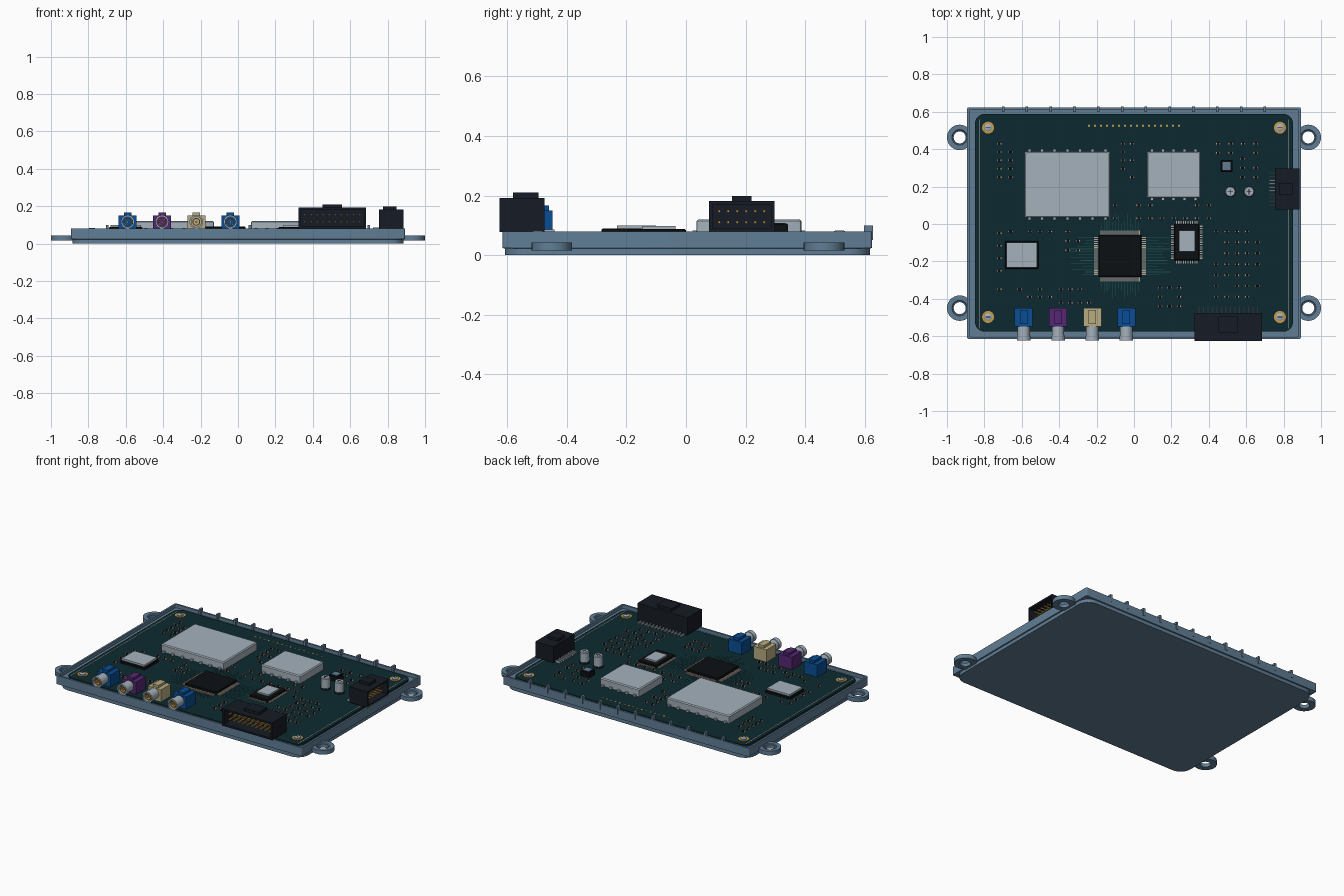
import bpy, bmesh, math, random
from mathutils import Matrix, Vector

if "Cube" in bpy.data.objects:
    bpy.data.objects.remove(bpy.data.objects["Cube"])

random.seed(4)
TOP = 0.07  # board surface height


def mat(name, r, g, b):
    m = bpy.data.materials.new(name)
    m.diffuse_color = [c ** 2.2 for c in (r, g, b)] + [1]
    m.use_nodes = True
    m.node_tree.nodes["Principled BSDF"].inputs["Base Color"].default_value = m.diffuse_color
    return m


CASE = mat("case_blue_grey", .38, .49, .58)
BOARD = mat("board_green", .08, .18, .20)
BLACK = mat("black_plastic", .11, .13, .16)
CHIP = mat("chip_black", .08, .09, .10)
SILVER = mat("silver", .64, .69, .73)
GOLD = mat("gold", .78, .60, .28)
TAN = mat("solder_tan", .72, .66, .62)
TEAL = mat("trace_teal", .13, .32, .33)
BLUE = mat("blue", .07, .31, .58)
PURPLE = mat("purple", .34, .17, .45)
BEIGE = mat("beige", .72, .67, .50)


def finish(name, bm, m, mx=None):
    bmesh.ops.recalc_face_normals(bm, faces=bm.faces)
    me = bpy.data.meshes.new(name)
    bm.to_mesh(me)
    bm.free()
    if mx:
        me.transform(mx)
    me.materials.append(m)
    ob = bpy.data.objects.new(name, me)
    bpy.context.collection.objects.link(ob)
    return ob


def loft(name, loops, m, mx=None, closed=False):
    """Skin equal-length point loops; cap the ends unless closed."""
    bm = bmesh.new()
    rings = [[bm.verts.new(p) for p in lp] for lp in loops]
    n = len(rings[0])
    pairs = list(zip(rings, rings[1:])) + ([(rings[-1], rings[0])] if closed else [])
    for a, b in pairs:
        for i in range(n):
            j = (i + 1) % n
            bm.faces.new((a[i], a[j], b[j], b[i]))
    if not closed:
        bm.faces.new(rings[0])
        bm.faces.new(rings[-1])
    return finish(name, bm, m, mx)


def rrect(x0, x1, y0, y1, r, z, n=6):
    pts = []
    corners = ((x1 - r, y1 - r), (x0 + r, y1 - r), (x0 + r, y0 + r), (x1 - r, y0 + r))
    for k, (cx, cy) in enumerate(corners):
        for i in range(n + 1):
            a = (k + i / n) * math.pi / 2
            pts.append((cx + r * math.cos(a), cy + r * math.sin(a), z))
    return pts


def rect(w, h, z):
    return [(-w, -h, z), (w, -h, z), (w, h, z), (-w, h, z)]


def lathe(name, profile, m, mx, closed=False, n=28):
    loops = [[(r * math.cos(2 * math.pi * i / n), r * math.sin(2 * math.pi * i / n), z)
              for i in range(n)] for r, z in profile]
    return loft(name, loops, m, mx, closed)


def boxes(name, items, m, mx=None):
    """Many boxes in one object: (x0, x1, y0, y1, z0, z1)."""
    bm = bmesh.new()
    for x0, x1, y0, y1, z0, z1 in items:
        c = Vector((x0 + x1, y0 + y1, z0 + z1)) / 2
        s = Matrix.Diagonal((x1 - x0, y1 - y0, z1 - z0, 1))
        bmesh.ops.create_cube(bm, size=1, matrix=Matrix.Translation(c) @ s)
    return finish(name, bm, m, mx)


def span(a, b, n):
    return [a + (b - a) * i / (n - 1) for i in range(n)]


T = Matrix.Translation
FRONT = Matrix.Rotation(math.pi / 2, 4, 'X')   # local z -> -y
SIDE = Matrix.Rotation(math.pi / 2, 4, 'Z') @ FRONT  # local z -> +x

# Tray: rounded bottom plate, square wall, thin lip, inner ledge
X, Y0, Y1 = .892, -.615, .624
t = .012
loft("tray", [rrect(-X + .007, X - .007, Y0 + .007, Y1 - .007, .075, 0),
              rrect(-X + .007, X - .007, Y0 + .007, Y1 - .007, .075, .022),
              rrect(-X, X, Y0, Y1, .008, .024),
              rrect(-X, X, Y0, Y1, .008, .08),
              rrect(-X + t, X - t, Y0 + t, Y1 - t, .006, .08),
              rrect(-X + t, X - t, Y0 + t, Y1 - t, .006, .058)], CASE)
boxes("back_wall_ribs", [(x - .007, x + .007, .598, .627, .05, .1)
                         for x in span(-.7, .7, 12)], CASE)
for x in (-.932, .932):
    for y in (-.45, .463):
        lathe("mounting_ear", [(.068, .015), (.068, .043), (.042, .043), (.038, .038),
                               (.032, .038), (.032, .015)], CASE, T((x, y, 0)), True)

# Circuit board with edge lines, test pads and corner screws
loft("circuit_board", [rrect(-.85, .85, -.575, .588, .05, z) for z in (.05, TOP)], BOARD)
boxes("board_edge_lines", [(x - .002, x + .002, -.56, .56, TOP, TOP + .001)
                           for x in (-.828, .828)], TAN)
for x in span(-.24, .24, 16):
    lathe("test_pad", [(.006, TOP), (.006, TOP + .002)], GOLD, T((x, .525, 0)), n=10)
for x in (-.78, .78):
    for y in (-.497, .515):
        lathe("screw_pad", [(.032, TOP), (.032, TOP + .003)], GOLD, T((x, y, 0)))
        lathe("screw_head", [(.02, TOP), (.02, TOP + .009), (.015, TOP + .012)], SILVER, T((x, y, 0)))
        boxes("screw_slot", [(x - .013, x + .013, y - .002, y + .002, TOP + .01, TOP + .0125)], CHIP)

# Metal shields with solder tabs
for x0, x1, y0, y1, n in ((-.585, -.128, .035, .387, 7), (.07, .355, .138, .387, 5)):
    loft("shield_can", [rrect(x0, x1, y0, y1, .008, TOP, 2),
                        rrect(x0, x1, y0, y1, .008, .114, 2),
                        rrect(x0 + .006, x1 - .006, y0 + .006, y1 - .006, .006, .12, 2)], SILVER)
    boxes("shield_tabs", [(x - .008, x + .008, y - .013, y + .013, TOP, TOP + .012)
                          for x in span(x0 + .025, x1 - .025, n) for y in (y0, y1)], SILVER)


def chip(name, x0, x1, y0, y1, h, nx=0, ny=0, lead=.025):
    e = .004
    loft(name, [rrect(x0, x1, y0, y1, .005, TOP + .002, 2),
                rrect(x0, x1, y0, y1, .005, TOP + h - e, 2),
                rrect(x0 + e, x1 - e, y0 + e, y1 - e, .005, TOP + h, 2)], CHIP)
    legs, w = [], .0028
    for x in span(x0 + .012, x1 - .012, nx) if nx else []:
        legs += [(x - w, x + w, a, a + lead, TOP, TOP + .006) for a in (y0 - lead, y1)]
    for y in span(y0 + .012, y1 - .012, ny) if ny else []:
        legs += [(a, a + lead, y - w, y + w, TOP, TOP + .006) for a in (x0 - lead, x1)]
    if legs:
        boxes(name + "_leads", legs, TAN)


# Chips
chip("main_processor", -.189, .04, -.283, -.06, .02, 20, 20)
chip("memory_chip", .215, .35, -.195, 0, .018, 10, 15, .016)
boxes("memory_lid", [(.24, .325, -.148, -.035, TOP, .098)], SILVER)
chip("radio_chip", -.69, -.51, -.24, -.092, .018)
boxes("radio_lid", [(-.682, -.518, -.232, -.1, TOP, .1)], SILVER)
chip("inductor", .463, .527, .278, .343, .036)
boxes("inductor_cap", [(.474, .516, .289, .332, .1, .108)], CASE)
for x in (.515, .615):
    lathe("capacitor_base", [(.03, TOP), (.03, TOP + .01)], BLACK, T((x, .173, 0)))
    lathe("capacitor", [(.028, TOP + .01), (.028, .141), (.024, .146)], SILVER, T((x, .173, 0)))
    boxes("capacitor_score", [(x - .014, x + .014, .171, .175, .144, .147),
                              (x - .002, x + .002, .159, .187, .144, .147)], CHIP)

# Traces fanning from the processor
lines = []
for v in span(-.1, .1, 14):
    for s in (-1, 1):
        a, b = sorted((s * .142, s * random.uniform(.18, .28)))
        lines.append((-.075 + a, -.075 + b, -.172 + v - .0015, -.172 + v + .0015, TOP, TOP + .001))
        a, b = sorted((s * .14, s * random.uniform(.17, .24)))
        lines.append((-.075 + v - .0015, -.075 + v + .0015, -.172 + a, -.172 + b, TOP, TOP + .001))
boxes("copper_traces", lines, TEAL)

# Small passives scattered in blocks: x0, x1, y0, y1, columns, rows
blocks = ((-.72, -.66, .25, .43, 2, 5), (-.06, -.01, .25, .43, 2, 5), (.45, .65, .38, .43, 4, 2),
          (.58, .65, .25, .35, 2, 3), (-.66, -.45, -.04, -.04, 5, 1), (-.41, -.3, -.04, -.14, 3, 3),
          (-.72, -.45, -.35, -.39, 6, 2), (-.39, -.24, -.35, -.42, 4, 2), (.14, .24, -.34, -.44, 3, 3),
          (.44, .66, -.04, -.39, 5, 7), (-.1, .4, .03, .1, 9, 2), (-.72, -.72, -.05, -.25, 1, 4))
bodies, ends = [], []
for x0, x1, y0, y1, nx, ny in blocks:
    for i in range(nx):
        for j in range(ny):
            if random.random() < .2:
                continue
            x = x0 + (x1 - x0) * i / max(nx - 1, 1)
            y = y0 + (y1 - y0) * j / max(ny - 1, 1)
            bodies.append((x - .008, x + .008, y - .006, y + .006, TOP, TOP + .009))
            ends += [(x + s - .003, x + s + .003, y - .0065, y + .0065, TOP, TOP + .01)
                     for s in (-.01, .01)]
boxes("passive_bodies", bodies, CHIP)
boxes("passive_ends", ends, TAN)


def plug(name, mx, w, depth, h, n, lw, l0, l1):
    """Open-faced socket; local z is the opening direction, y is up."""
    d, e = depth / 2, .012
    loft(name, [rect(w, h, -d), rect(w, h, d), rect(w - e, h - e, d), rect(w - e, h - e, -d + .03)], BLACK, mx)
    boxes(name + "_latch", [(-lw, lw, h - .002, h + .018, l0, l1)], BLACK, mx)
    xs = span(-w + .035, w - .035, n)
    boxes(name + "_pins", [(x - .004, x + .004, y - .004, y + .004, -d + .02, d - .02)
                           for x in xs for y in (-.018, .018)], GOLD, mx)
    xs = span(-w + .025, w - .025, n + 4)
    boxes(name + "_solder_legs", [(x - .003, x + .003, -h - .006, -h + .008, -d - .034, -d)
                                  for x in xs], SILVER, mx)


# Wiring sockets on the front and right edges
plug("front_socket", T((.504, -.55, .135)) @ FRONT, .181, .15, .057, 10, .053, -.055, .03)
plug("side_socket", T((.82, .187, .129)) @ SIDE, .11, .13, .052, 6, .033, -.045, .027)

# Coaxial connectors
for x, m in ((-.59, BLUE), (-.406, PURPLE), (-.223, BEIGE), (-.041, BLUE)):
    boxes("coax_body", [(x - .048, x + .048, -.548, -.448, TOP, .15),
                        (x - .02, x + .02, -.535, -.46, .149, .166)], m)
    mx = T((x, -.545, .116)) @ FRONT
    lathe("coax_barrel", [(.033, 0), (.033, .05), (.036, .05), (.036, .077), (.027, .077), (.027, 0)],
          SILVER, mx, True)
    lathe("coax_ring", [(.021, 0), (.021, .07), (.016, .07), (.016, 0)], GOLD, mx, True)
    lathe("coax_pin", [(.006, 0), (.006, .07)], GOLD, mx, n=12)

# Smooth the round parts, keeping sharp edges
for ob in bpy.data.objects:
    ob.select_set(True)
    bpy.context.view_layer.objects.active = ob
bpy.ops.object.shade_smooth_by_angle(angle=math.radians(35))
